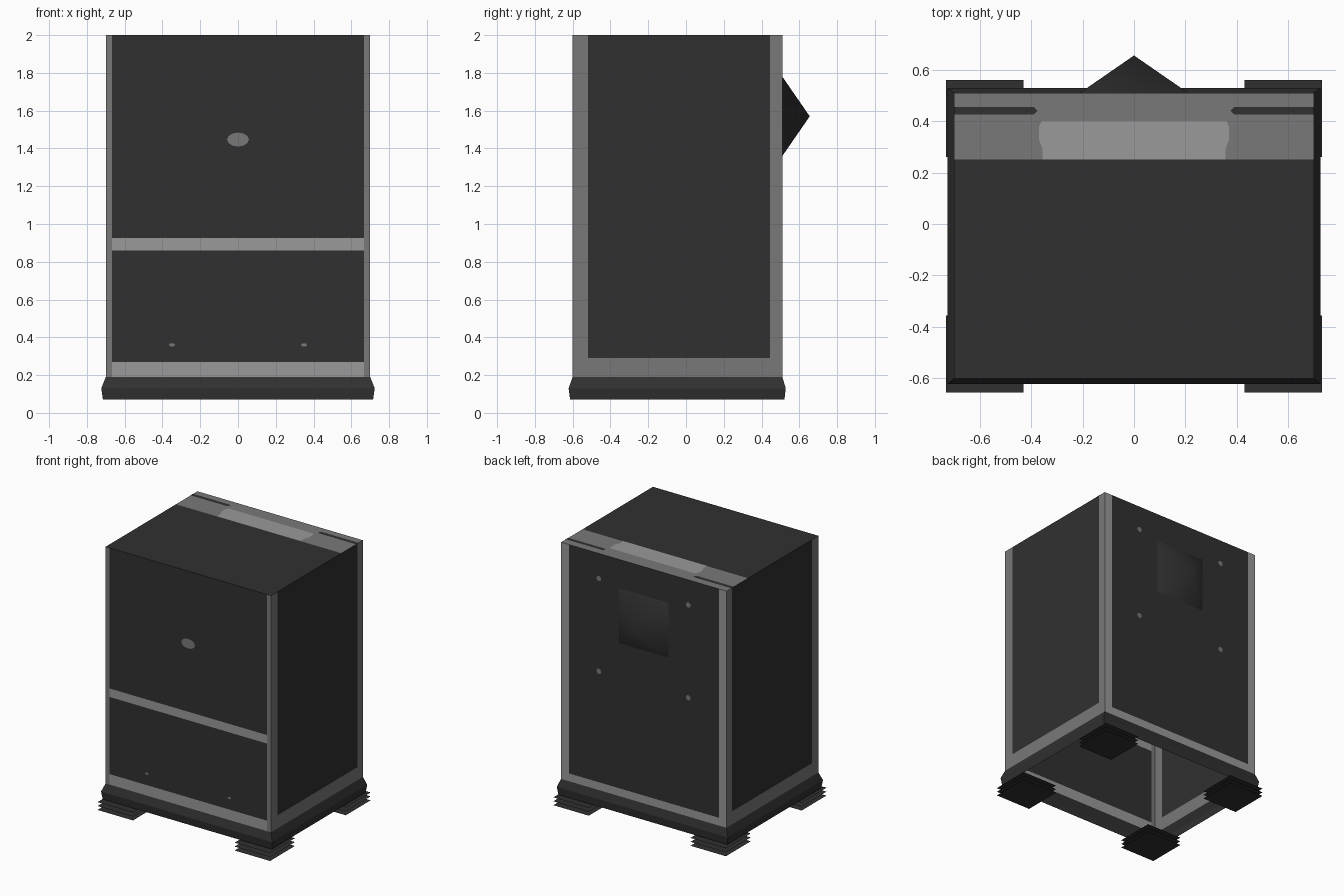
import bpy, bmesh, math
from mathutils import Vector

if "Cube" in bpy.data.objects:
    bpy.data.objects.remove(bpy.data.objects["Cube"], do_unlink=True)


def material(name, value):
    m = bpy.data.materials.new(name)
    m.use_nodes = True
    color = (value, value, value, 1)
    m.diffuse_color = color
    bsdf = m.node_tree.nodes["Principled BSDF"]
    bsdf.inputs["Base Color"].default_value = color
    bsdf.inputs["Roughness"].default_value = 0.8
    return m


PANEL, FRAME, LIGHT = 0, 1, 2
MATS = [material("charcoal panel", 0.03),
        material("mid grey frame", 0.19),
        material("light grey trim", 0.32)]

# Main cabinet dimensions
W, FRONT, BACK = 0.70, -0.60, 0.51
LOW, TOP = 0.19, 2.0
MIDDLE = Vector((0, 0, 1.0))


def finish(name, bm):
    """Turn every face outward and make an object."""
    for f in bm.faces:
        f.normal_update()
        if f.normal.dot(f.calc_center_median() - MIDDLE) < 0:
            f.normal_flip()
    mesh = bpy.data.meshes.new(name)
    bm.to_mesh(mesh)
    bm.free()
    for m in MATS:
        mesh.materials.append(m)
    ob = bpy.data.objects.new(name, mesh)
    bpy.context.collection.objects.link(ob)
    return ob


def wall(name, place, us, vs, rule):
    """Sheet cut along us and vs; rule(u, v) picks the colour of each cell."""
    bm = bmesh.new()
    grid = [[bm.verts.new(place(u, v)) for v in vs] for u in us]
    for i in range(len(us) - 1):
        for j in range(len(vs) - 1):
            f = bm.faces.new((grid[i][j], grid[i + 1][j],
                              grid[i + 1][j + 1], grid[i][j + 1]))
            f.material_index = rule((us[i] + us[i + 1]) / 2, (vs[j] + vs[j + 1]) / 2)
    return finish(name, bm)


def plate(name, place, outline, mat):
    """Flat painted detail from a 2D outline."""
    bm = bmesh.new()
    f = bm.faces.new([bm.verts.new(place(u, v)) for u, v in outline])
    f.material_index = mat
    return finish(name, bm)


def oval(cu, cv, ru, rv, n=12):
    return [(cu + ru * math.cos(2 * math.pi * k / n),
             cv + rv * math.sin(2 * math.pi * k / n)) for k in range(n)]


def on_front(u, v):
    return (u, FRONT - 0.003, v)


def on_back(u, v):
    return (u, BACK + 0.003, v)


def on_top(u, v):
    return (u, v, TOP + 0.002)


# Front wall with two drawers, posts and bars
def front_rule(x, z):
    if abs(x) > 0.667:
        return FRAME
    return LIGHT if z < 0.27 or 0.86 < z < 0.925 else PANEL


wall("front_wall", lambda u, v: (u, FRONT, v), [-W, -0.667, 0.667, W],
     [LOW, 0.27, 0.86, 0.925, TOP], front_rule)

# Side walls
for side, name in ((1, "left_wall"), (-1, "right_wall")):
    wall(name, lambda u, v: (side * W, u, v), [FRONT, -0.52, 0.445, BACK],
         [LOW, 0.29, TOP],
         lambda y, z: PANEL if -0.52 < y < 0.445 and z > 0.29 else FRAME)

# Back wall
wall("back_wall", lambda u, v: (u, BACK, v), [-W, -0.635, 0.635, W],
     [LOW, 0.25, TOP],
     lambda x, z: PANEL if abs(x) < 0.635 and z > 0.25 else LIGHT)

# Top with grey rear strip
wall("top_wall", lambda u, v: (u, v, TOP), [-W, W], [FRONT, 0.25, BACK],
     lambda x, y: FRAME if y > 0.25 else PANEL)

# Light handle patch and dark slots on the top strip
half = [(0.355, 0.25), (0.355, 0.29), (0.37, 0.33), (0.37, 0.375), (0.36, 0.40)]
plate("handle_patch", on_top, half + [(-x, y) for x, y in reversed(half)], LIGHT)
for s in (1, -1):
    plate("top_slot", on_top, [(s * x, y) for x, y in
          ((0.375, 0.44), (0.39, 0.455), (W, 0.455), (W, 0.425), (0.39, 0.425))], PANEL)

# Front badge and small drawer marks
plate("front_badge", on_front, oval(0, 1.447, 0.058, 0.037), FRAME)
for s in (1, -1):
    plate("drawer_mark", on_front, oval(s * 0.35, 0.36, 0.016, 0.009, 8), FRAME)

# Rear screws
for s in (1, -1):
    for z in (1.10, 1.81):
        plate("rear_screw", on_back, oval(s * 0.378, z, 0.02, 0.02), FRAME)

# Pyramid cover on the back
bm = bmesh.new()
tip = bm.verts.new((0, 0.655, 1.57))
rim = [bm.verts.new((x, BACK, z)) for x, z in
       ((-0.21, 1.36), (0.21, 1.36), (0.21, 1.78), (-0.21, 1.78))]
for k in range(4):
    bm.faces.new((rim[k], rim[(k + 1) % 4], tip)).smooth = True
finish("rear_cover", bm)

# Flared skirt, open underneath
bm = bmesh.new()
rings = []
for grow, z in ((0.0, LOW), (0.024, 0.13), (0.015, 0.07)):
    x, f, b = W + grow, FRONT - grow * 0.9, BACK + grow * 0.75
    rings.append([bm.verts.new(p) for p in
                  ((-x, f, z), (x, f, z), (x, b, z), (-x, b, z))])
for upper, lower in zip(rings, rings[1:]):
    for k in range(4):
        n = (k + 1) % 4
        bm.faces.new((lower[k], lower[n], upper[n], upper[k]))
finish("base_skirt", bm)

# Feet made of stacked thin sheets
for sx in (1, -1):
    for cy, end in ((-0.505, "front"), (0.41, "back")):
        for z in (0.0, 0.03, 0.06):
            wall(end + "_foot_sheet", lambda u, v: (sx * 0.58 + u, cy + v, z),
                 [-0.15, 0.15], [-0.15, 0.15], lambda u, v: PANEL)
